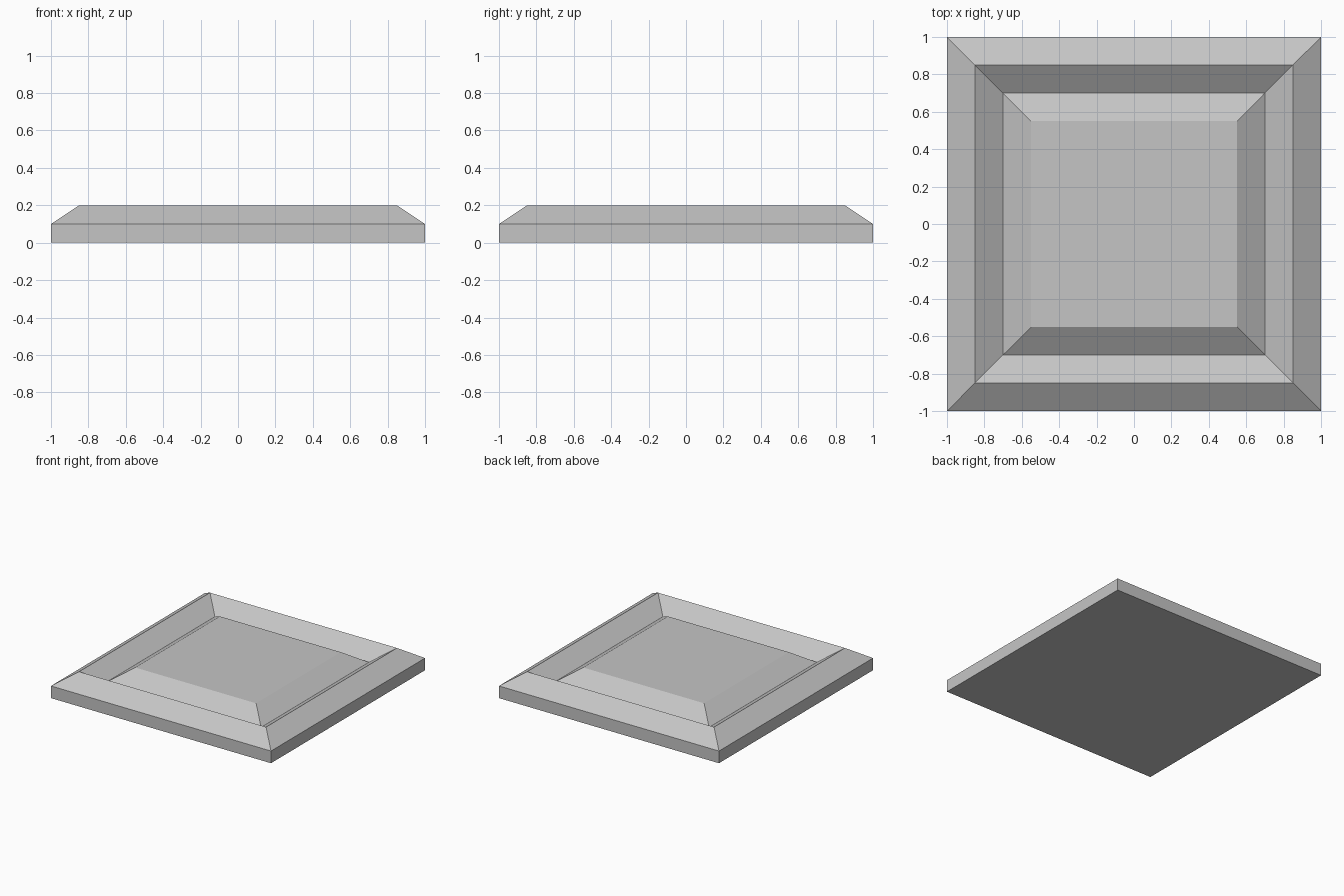
import bpy
import bmesh
from mathutils import Matrix

default = bpy.data.objects.get("Cube")
if default:
    bpy.data.objects.remove(default, do_unlink=True)

# Single plain grey
grey = bpy.data.materials.new("light grey")
grey.use_nodes = True
colour = (0.56, 0.56, 0.56, 1)
grey.diffuse_color = colour
grey.node_tree.nodes["Principled BSDF"].inputs["Base Color"].default_value = colour

# Square base slab
SLAB, STEP, RISE = 0.1, 0.15, 0.1
bm = bmesh.new()
bmesh.ops.create_cube(bm, size=1, matrix=Matrix.Translation((0, 0, SLAB / 2)) @ Matrix.Diagonal((2, 2, SLAB, 1)))
bm.normal_update()
top = max(bm.faces, key=lambda f: f.calc_center_median().z)

# Bevelled rim, V groove and raised centre panel
for direction in (1, -1, 1):
    bmesh.ops.inset_individual(bm, faces=[top], thickness=STEP,
                               depth=direction * RISE, use_even_offset=True)
    bm.normal_update()

mesh = bpy.data.meshes.new("panelled_tile")
bm.to_mesh(mesh)
bm.free()
mesh.materials.append(grey)
tile = bpy.data.objects.new("panelled_tile", mesh)
bpy.context.collection.objects.link(tile)
